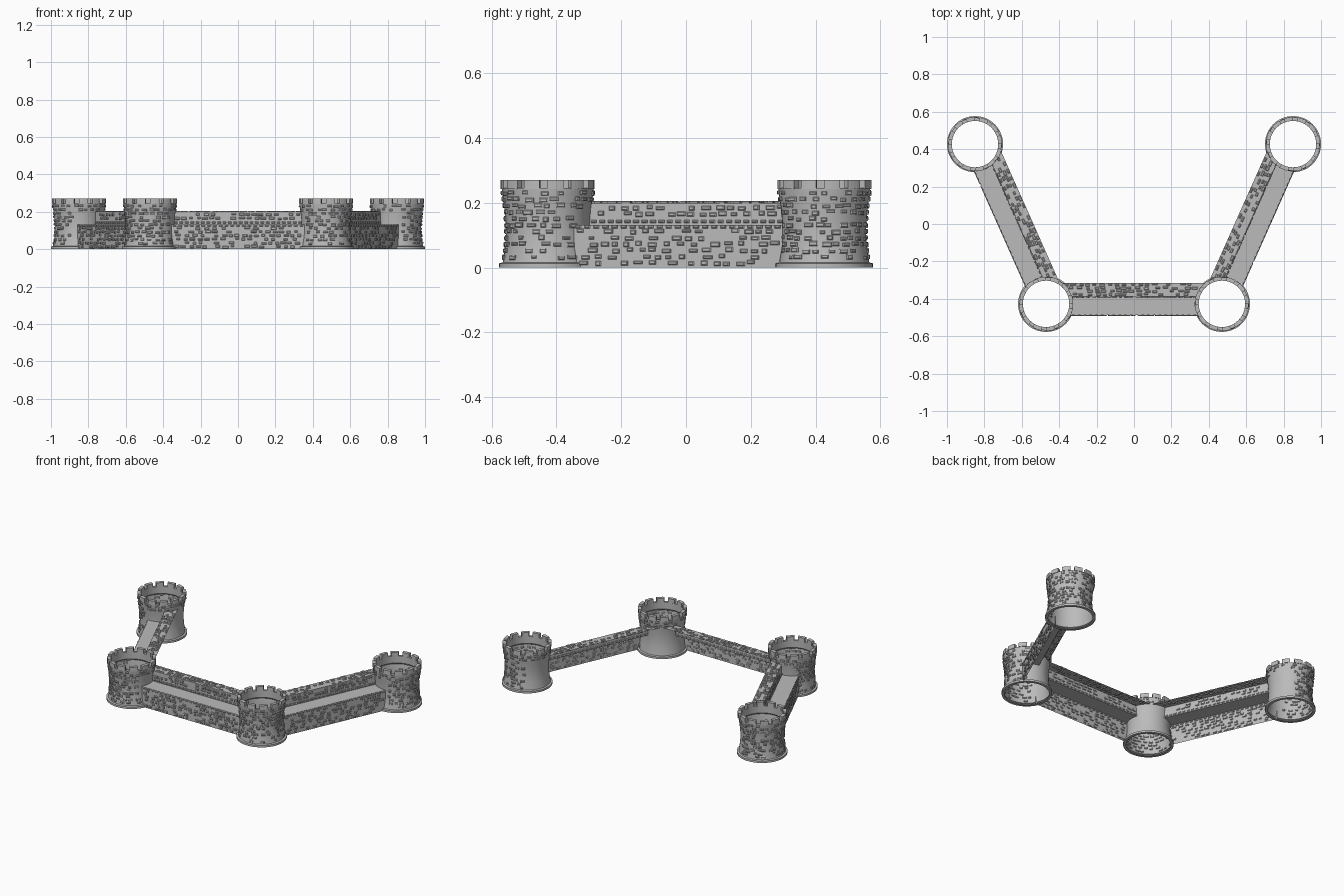
import bpy, bmesh, math, random
from math import cos, sin, pi, sqrt
from mathutils import Vector

if "Cube" in bpy.data.objects:
    bpy.data.objects.remove(bpy.data.objects["Cube"])
random.seed(4)

stone_grey = bpy.data.materials.new("stone_grey")
stone_grey.use_nodes = True
COLOUR = (0.5, 0.5, 0.5, 1)
stone_grey.diffuse_color = COLOUR
stone_grey.node_tree.nodes["Principled BSDF"].inputs["Base Color"].default_value = COLOUR

UP = Vector((0, 0, 1))
# Tower centres in order along the wall
TOWERS = [Vector(p) for p in ((-0.85, 0.427, 0), (-0.47, -0.427, 0),
                              (0.47, -0.427, 0), (0.85, 0.427, 0))]
# Tower outline: foot ring, waisted shaft, flared crown with an inner lip
SHAFT = [(0.132, 0), (0.15, 0), (0.15, 0.013), (0.139, 0.016), (0.132, 0.06),
         (0.129, 0.1), (0.130, 0.14), (0.134, 0.185), (0.140, 0.225),
         (0.142, 0.245), (0.124, 0.245), (0.124, 0.2), (0.134, 0.19)]
MERLON = [(0.124, 0.243), (0.145, 0.243), (0.145, 0.27), (0.124, 0.27)]
# Wall section: outward offset and height
SECTION = [(0.06, 0), (0.06, 0.132), (-0.04, 0.132), (-0.04, 0.2), (-0.112, 0.2)]


def finish(bm, name, smooth=False):
    mesh = bpy.data.meshes.new(name)
    bm.to_mesh(mesh)
    bm.free()
    obj = bpy.data.objects.new(name, mesh)
    bpy.context.collection.objects.link(obj)
    mesh.materials.append(stone_grey)
    if smooth:
        bpy.ops.object.select_all(action='DESELECT')
        obj.select_set(True)
        bpy.context.view_layer.objects.active = obj
        bpy.ops.object.shade_smooth_by_angle(angle=math.radians(35))
    return obj


def sweep(bm, centre, profile, start, end, steps, closed=False):
    """Turn a profile around a vertical axis; a closed one gets end caps."""
    full = end - start > 2 * pi - 0.01
    rings = []
    for i in range(steps if full else steps + 1):
        a = start + (end - start) * i / steps
        rings.append([bm.verts.new(centre + Vector((r * cos(a), r * sin(a), z)))
                      for r, z in profile])
    n = len(profile)
    for i in range(steps):
        p, q = rings[i], rings[(i + 1) % len(rings)]
        for k in range(n if closed else n - 1):
            m = (k + 1) % n
            bm.faces.new((p[k], q[k], q[m], p[m]))
    if closed:
        bm.faces.new(rings[0])
        bm.faces.new(rings[-1][::-1])


def add_stone(bm, centre, side, normal, w, h, d=0.005):
    """Chamfered block that shows on both sides of the thin wall."""
    up = normal.cross(side)
    loops = []
    for depth, inset in ((-d, 0.003), (0, 0), (d * 0.5, 0), (d, 0.003)):
        x, y = w / 2 - inset, h / 2 - inset
        loops.append([bm.verts.new(centre + side * sx * x + up * sy * y + normal * depth)
                      for sx, sy in ((-1, -1), (1, -1), (1, 1), (-1, 1))])
    for p, q in zip(loops, loops[1:]):
        for k in range(4):
            m = (k + 1) % 4
            bm.faces.new((p[k], p[m], q[m], q[k]))
    bm.faces.new(loops[0][::-1])
    bm.faces.new(loops[-1])


def stone_size():
    return random.uniform(0.016, 0.031), random.uniform(0.010, 0.015)


def shaft_radius(z):
    for (r0, z0), (r1, z1) in zip(SHAFT[3:], SHAFT[4:10]):
        if z0 <= z <= z1:
            return r0 + (r1 - r0) * (z - z0) / (z1 - z0)
    return SHAFT[9][0]


def build_tower(name, centre):
    bm = bmesh.new()
    sweep(bm, centre, SHAFT, 0, 2 * pi, 48)
    finish(bm, name + "_shaft", True)

    # Battlements
    bm = bmesh.new()
    count = 12
    for i in range(count):
        a = 2 * pi * i / count
        sweep(bm, centre, MERLON, a, a + 2 * pi / count * 0.66, 4, True)
    finish(bm, name + "_battlements")

    # Stones on the outward side, and all around under the crown
    bm = bmesh.new()
    inward = Vector((0, 0.1, 0)) - centre
    inward.normalize()
    rows, per_row = 11, 22
    for row in range(rows):
        z = 0.032 + 0.0198 * row
        for i in range(per_row):
            a = 2 * pi * (i + 0.5 * (row % 2) + random.uniform(-0.25, 0.25)) / per_row
            normal = Vector((cos(a), sin(a), 0))
            if random.random() < 0.2 or (z < 0.2 and normal.dot(inward) > 0.12):
                continue
            w, h = stone_size()
            r = shaft_radius(z)
            add_stone(bm, centre + normal * r + UP * (z + random.uniform(-0.003, 0.003)),
                      UP.cross(normal), normal, w, h)
    finish(bm, name + "_stones")


def build_wall(name, a, b):
    along = (b - a).normalized()
    out = Vector((along.y, -along.x, 0))
    length = (b - a).length

    def end_gap(o):
        return sqrt(0.13 ** 2 - o ** 2)

    def at(u, o, z):
        return a + along * u + out * o + UP * z

    # Stepped sheet, open at the back, trimmed to the round towers
    bm = bmesh.new()
    strips = []
    for (o0, z0), (o1, z1) in zip(SECTION, SECTION[1:]):
        steps = 1 if o0 == o1 else 5
        strips += [(o0 + (o1 - o0) * t / steps, z0 + (z1 - z0) * t / steps)
                   for t in range(steps)]
    strips.append(SECTION[-1])
    pairs = [(bm.verts.new(at(end_gap(o), o, z)), bm.verts.new(at(length - end_gap(o), o, z)))
             for o, z in strips]
    for p, q in zip(pairs, pairs[1:]):
        bm.faces.new((p[0], p[1], q[1], q[0]))
    finish(bm, name + "_walk")

    bm = bmesh.new()

    def scatter(o, z, normal, skip):
        u = end_gap(o) + random.uniform(0.02, 0.04)
        while u < length - end_gap(o) - 0.02:
            if random.random() > skip:
                w, h = stone_size()
                add_stone(bm, at(u, o, z) + normal.cross(along) * random.uniform(-0.003, 0.003),
                          along, normal, w, h)
            u += random.uniform(0.03, 0.05)

    # Outer face, parapet face and parapet top
    for row in range(6):
        scatter(SECTION[0][0], 0.014 + 0.0195 * row, out, 0.3)
    for row in range(2):
        scatter(SECTION[2][0], 0.165 + 0.02 * row, out, 0.25)
    for row in range(4):
        scatter(-0.05 - 0.0175 * row, SECTION[3][1], UP, 0.3)

    # Even courses along the walkway edges
    for o, z, pitch in ((SECTION[0][0], 0.126, 0.03), (SECTION[2][0], 0.142, 0.028)):
        span = length - 2 * end_gap(o)
        n = int(span / pitch)
        for i in range(n):
            add_stone(bm, at(end_gap(o) + span * (i + 0.5) / n, o, z), along, out, 0.018, 0.01)
    finish(bm, name + "_stones")


for label, spot in zip(("back_right", "front_right", "front_left", "back_left"), TOWERS):
    build_tower(label + "_tower", spot)
for label, p, q in zip(("right", "front", "left"), TOWERS, TOWERS[1:]):
    build_wall(label + "_wall", p, q)
